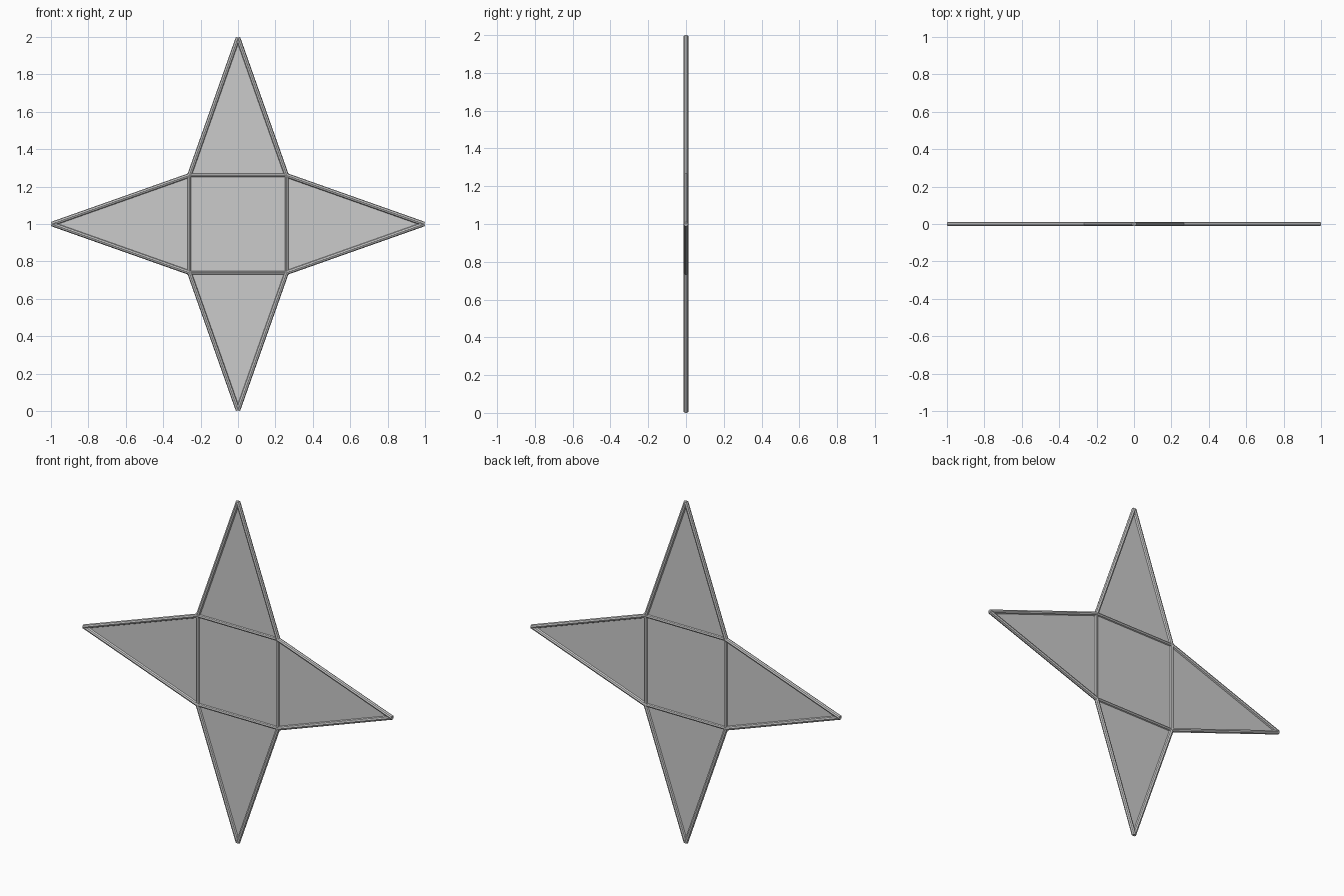
import bpy, bmesh
from mathutils import Vector

if "Cube" in bpy.data.objects:
    bpy.data.objects.remove(bpy.data.objects["Cube"])

C = Vector((0, 0, 1))   # star centre
TIP = 0.996             # centre to point tip
K = 0.26                # half width of the middle square


def sheet(name, pts):
    bm = bmesh.new()
    bm.faces.new([bm.verts.new(p) for p in pts])
    me = bpy.data.meshes.new(name)
    bm.to_mesh(me)
    bm.free()
    ob = bpy.data.objects.new(name, me)
    bpy.context.collection.objects.link(ob)


def rod(name, a, b, r):
    d = b - a
    bpy.ops.mesh.primitive_cylinder_add(vertices=8, radius=r, depth=d.length, location=(a + b) / 2)
    ob = bpy.context.object
    ob.name = name
    ob.rotation_euler = d.to_track_quat('Z', 'Y').to_euler()


corners = [C + Vector((x * K, 0, z * K)) for x, z in ((-1, -1), (1, -1), (1, 1), (-1, 1))]
tips = [C + Vector((x * TIP, 0, z * TIP)) for x, z in ((0, -1), (1, 0), (0, 1), (-1, 0))]

# Middle panel
sheet("centre_panel", corners)

# Four points: triangular panel, two outer edge rods and a base rod
for i, tip in enumerate(tips):
    a, b = corners[i], corners[(i + 1) % 4]
    sheet(f"point_panel_{i + 1}", [a, tip, b])
    rod(f"outer_rod_{i + 1}a", a, tip, 0.012)
    rod(f"outer_rod_{i + 1}b", b, tip, 0.012)
    rod(f"inner_rod_{i + 1}", a, b, 0.01)
